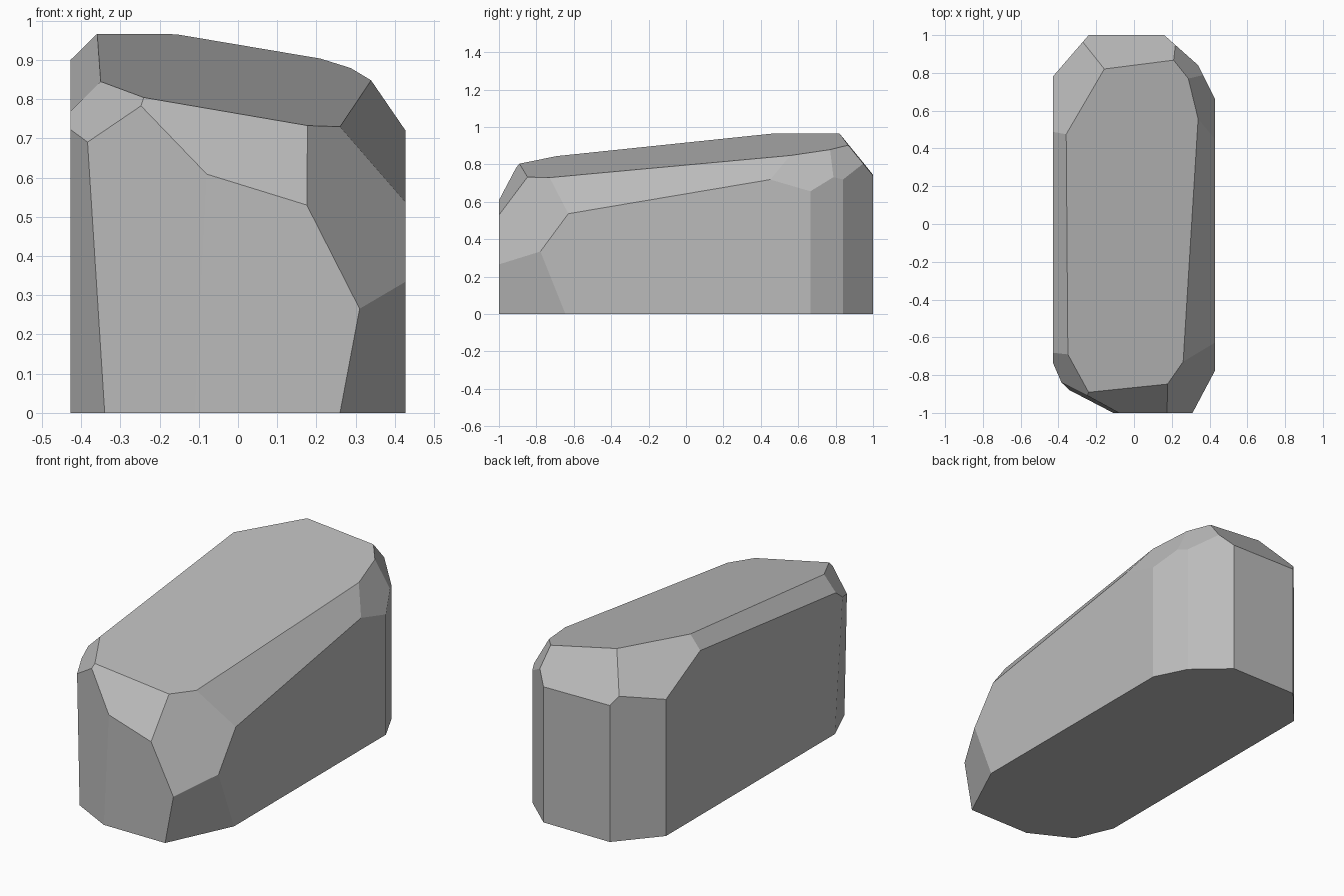
import bpy
import bmesh
from mathutils import Vector

cube = bpy.data.objects.get("Cube")
if cube:
    bpy.data.objects.remove(cube, do_unlink=True)

# One stone colour
stone = bpy.data.materials.new("stone_grey")
stone.use_nodes = True
GREY = (0.5, 0.5, 0.5, 1)
stone.diffuse_color = GREY
stone.node_tree.nodes["Principled BSDF"].inputs["Base Color"].default_value = GREY

# Chipped walls: outward normal, then the x and y of a point on the ground
walls = [
    ((.35, -.165, -.066), (.26, -1)),    # front corner, overhanging
    ((-.52, -1, .026), (-.11, -1)),      # front, other half
    ((-.78, -.33, -.03), (-.34, -.88)),  # narrow front corner
    ((.17, .085, 0), (.425, .67)),       # back corner, first facet
    ((.16, .18, 0), (.16, 1)),           # back corner, second facet
    ((-.22, .19, 0), (-.24, 1)),         # other back corner
]

# Sloped facets: rise along x, rise along y, height at the centre
slopes = [
    (-.182, .103, .852),    # top
    (-.012, -1.234, 1.976), # back
    (.885, -.52, 1.531),    # back corner
    (-1.63, -1.05, 2.156),  # other back corner
    (-1.81, -.293, 1.625),  # back shoulder
    (-1.254, .169, 1.179),  # long side bevel
    (-1.963, 1.353, 2.227), # front corner
    (-.309, 1.333, 1.917),  # front
    (1.076, .792, 1.768),   # other front corner
    (1, .112, 1.272),       # other side bevel
]


def chip(bm, point, normal):
    """Slice off everything beyond a plane and close the cut."""
    bmesh.ops.bisect_plane(bm, geom=bm.verts[:] + bm.edges[:] + bm.faces[:],
                           plane_co=point, plane_no=Vector(normal).normalized(),
                           clear_outer=True, dist=1e-5)
    rim = [e for e in bm.edges if e.is_boundary]
    if rim:
        bmesh.ops.contextual_create(bm, geom=rim)


# Rough block, then chip it into shape
bm = bmesh.new()
bmesh.ops.create_cube(bm, size=1)
for v in bm.verts:
    v.co = (v.co.x * .855, v.co.y * 2, v.co.z + .5)
for normal, (x, y) in walls:
    chip(bm, (x, y, 0), normal)
for a, b, height in slopes:
    chip(bm, (0, 0, height), (-a, -b, 1))
bmesh.ops.recalc_face_normals(bm, faces=bm.faces[:])

mesh = bpy.data.meshes.new("rock")
bm.to_mesh(mesh)
bm.free()
mesh.materials.append(stone)
rock = bpy.data.objects.new("rock", mesh)
bpy.context.collection.objects.link(rock)
